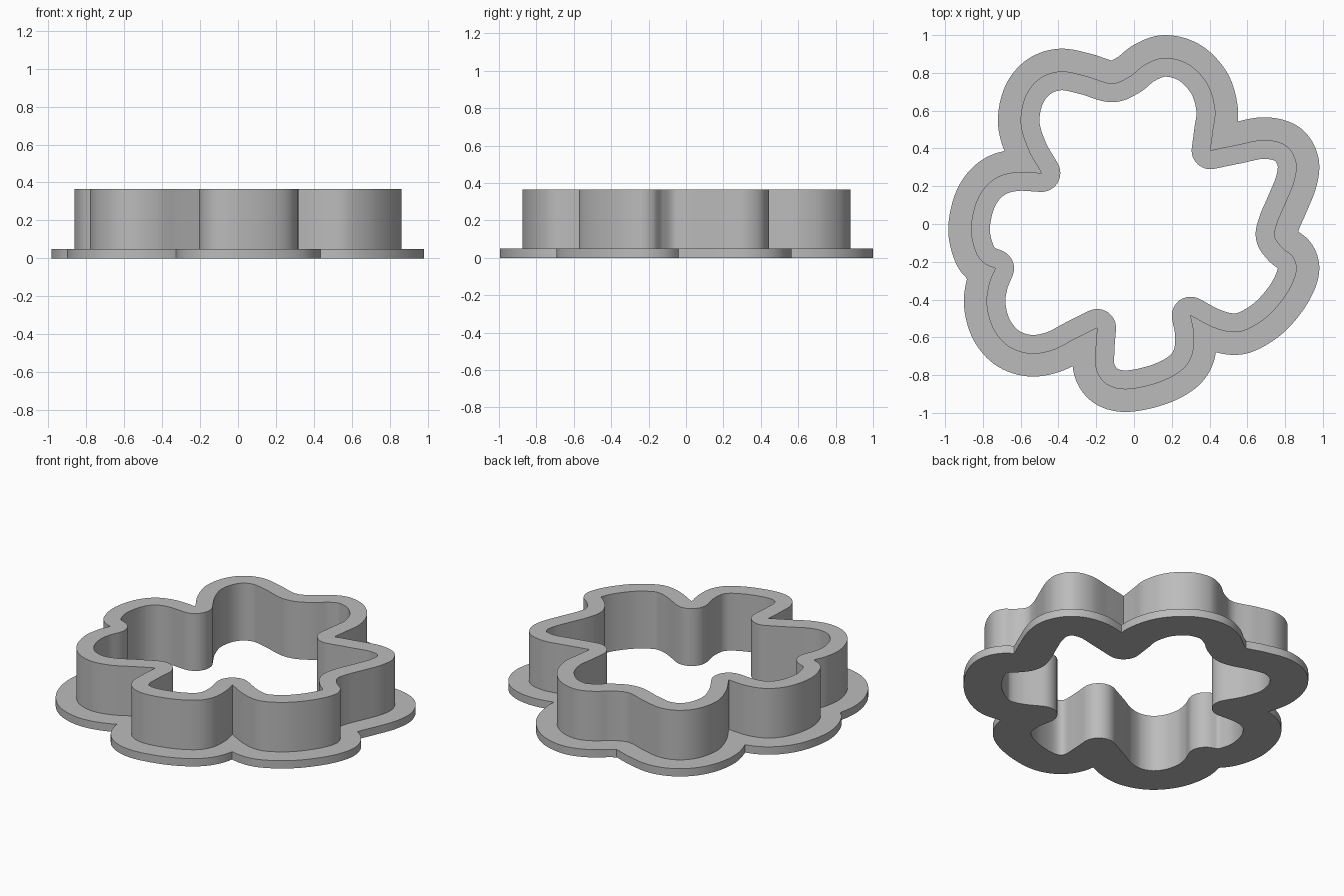
import bpy
import bmesh
import math
from mathutils import Vector

default_cube = bpy.data.objects.get("Cube")
if default_cube:
    bpy.data.objects.remove(default_cube, do_unlink=True)

WALL_TOP = 0.365
FLANGE_TOP = 0.05
WALL_WIDTH = 0.10
FLANGE_WIDTH = 0.12
STEPS = 12

# Outer outline of the wall, clockwise, in thousandths; a sharp notch joins each piece to the next
upper_lobes = [(-490, 270), (-560, 395), (-600, 535), (-575, 675), (-500, 770), (-390, 808),
               (-260, 785), (-120, 745), (-25, 780), (60, 845), (165, 880), (290, 845),
               (390, 740), (430, 605), (418, 490), (405, 390)]
right_lobes = [(405, 390), (540, 418), (690, 445), (805, 415), (858, 330), (850, 230),
               (805, 115), (760, 10), (745, -65), (785, -125), (843, -175), (860, -250),
               (815, -360), (720, -478), (610, -553), (525, -573), (420, -548), (300, -485)]
bottom_lobe = [(300, -485), (318, -590), (305, -700), (245, -780), (120, -843), (-40, -875),
               (-145, -848), (-200, -770), (-203, -660), (-195, -550)]
lower_left_lobe = [(-195, -550), (-315, -610), (-430, -668), (-550, -687), (-665, -648),
                   (-745, -555), (-780, -430), (-768, -320), (-735, -235)]
left_lobe = [(-735, -235), (-790, -210), (-835, -155), (-863, -40), (-845, 85),
             (-800, 180), (-725, 247), (-620, 275), (-490, 270)]
pieces = [upper_lobes, right_lobes, bottom_lobe, lower_left_lobe, left_lobe]


def smooth_path(points):
    """Sample a smooth spline through the points."""
    p = [Vector(q) / 1000 for q in points]
    p = [2 * p[0] - p[1]] + p + [2 * p[-1] - p[-2]]
    path = []
    for a, b, c, d in zip(p, p[1:], p[2:], p[3:]):
        for i in range(STEPS):
            t = i / STEPS
            path.append(b + (c - a) * t / 2 + (2 * a - 5 * b + 4 * c - d) * t * t / 2
                        + (3 * b - a - 3 * c + d) * t ** 3 / 2)
    return path + [p[-2]]


def outward_angles(path):
    """Direction pointing out of the shape at each sample."""
    last = len(path) - 1
    angles = []
    for i in range(len(path)):
        along = path[min(i + 1, last)] - path[max(i - 1, 0)]
        angles.append(math.atan2(along.y, along.x) + math.pi / 2)
    return angles


paths = [smooth_path(piece) for piece in pieces]
angles = [outward_angles(path) for path in paths]
outline = [point for path in paths for point in path[:-1]]


def offset_outline(distance):
    """Parallel outline with rounded corners and the overlaps trimmed away."""
    candidates = []
    for k, path in enumerate(paths):
        candidates += list(zip(path, angles[k]))
        # Fan around the notch at the end of this piece
        start = angles[k][-1]
        turn = angles[(k + 1) % len(paths)][0] - start
        turn = math.atan2(math.sin(turn), math.cos(turn))
        candidates += [(path[-1], start + turn * i / STEPS) for i in range(1, STEPS)]
    result = []
    limit = abs(distance) - 0.0008
    for point, angle in candidates:
        moved = point + distance * Vector((math.cos(angle), math.sin(angle)))
        if min((moved - q).length_squared for q in outline) < limit * limit:
            continue
        if not result or (moved - result[-1]).length > 0.002:
            result.append(moved)
    if (result[0] - result[-1]).length < 0.002:
        result.pop()
    return result


bm = bmesh.new()


def ring(points, z):
    return [bm.verts.new((p.x, p.y, z)) for p in points]


def side(low, high):
    for i in range(len(low)):
        bm.faces.new((low[i - 1], low[i], high[i], high[i - 1]))


def band(first, second):
    """Flat face between two closed rings."""
    edges = []
    for loop in (first, second):
        for i in range(len(loop)):
            pair = (loop[i - 1], loop[i])
            edges.append(bm.edges.get(pair) or bm.edges.new(pair))
    bmesh.ops.triangle_fill(bm, edges=edges, use_beauty=True)


inner = offset_outline(-WALL_WIDTH)
outer = offset_outline(FLANGE_WIDTH)
inner_low, inner_high = ring(inner, 0), ring(inner, WALL_TOP)
wall_low, wall_high = ring(outline, FLANGE_TOP), ring(outline, WALL_TOP)
flange_low, flange_high = ring(outer, 0), ring(outer, FLANGE_TOP)

# Upright wall
side(inner_low, inner_high)
side(wall_low, wall_high)
band(inner_high, wall_high)

# Base flange
side(flange_low, flange_high)
band(wall_low, flange_high)
band(inner_low, flange_low)

bmesh.ops.recalc_face_normals(bm, faces=bm.faces)
mesh = bpy.data.meshes.new("cutter_wall_and_flange")
bm.to_mesh(mesh)
bm.free()

# Plain grey plastic
grey = bpy.data.materials.new("plain grey")
grey.use_nodes = True
colour = (0.5, 0.5, 0.5, 1)
grey.diffuse_color = colour
grey.node_tree.nodes["Principled BSDF"].inputs["Base Color"].default_value = colour
mesh.materials.append(grey)

cutter = bpy.data.objects.new("cutter_wall_and_flange", mesh)
bpy.context.collection.objects.link(cutter)
bpy.ops.object.select_all(action='DESELECT')
cutter.select_set(True)
bpy.context.view_layer.objects.active = cutter
bpy.ops.object.shade_smooth_by_angle(angle=math.radians(25))
